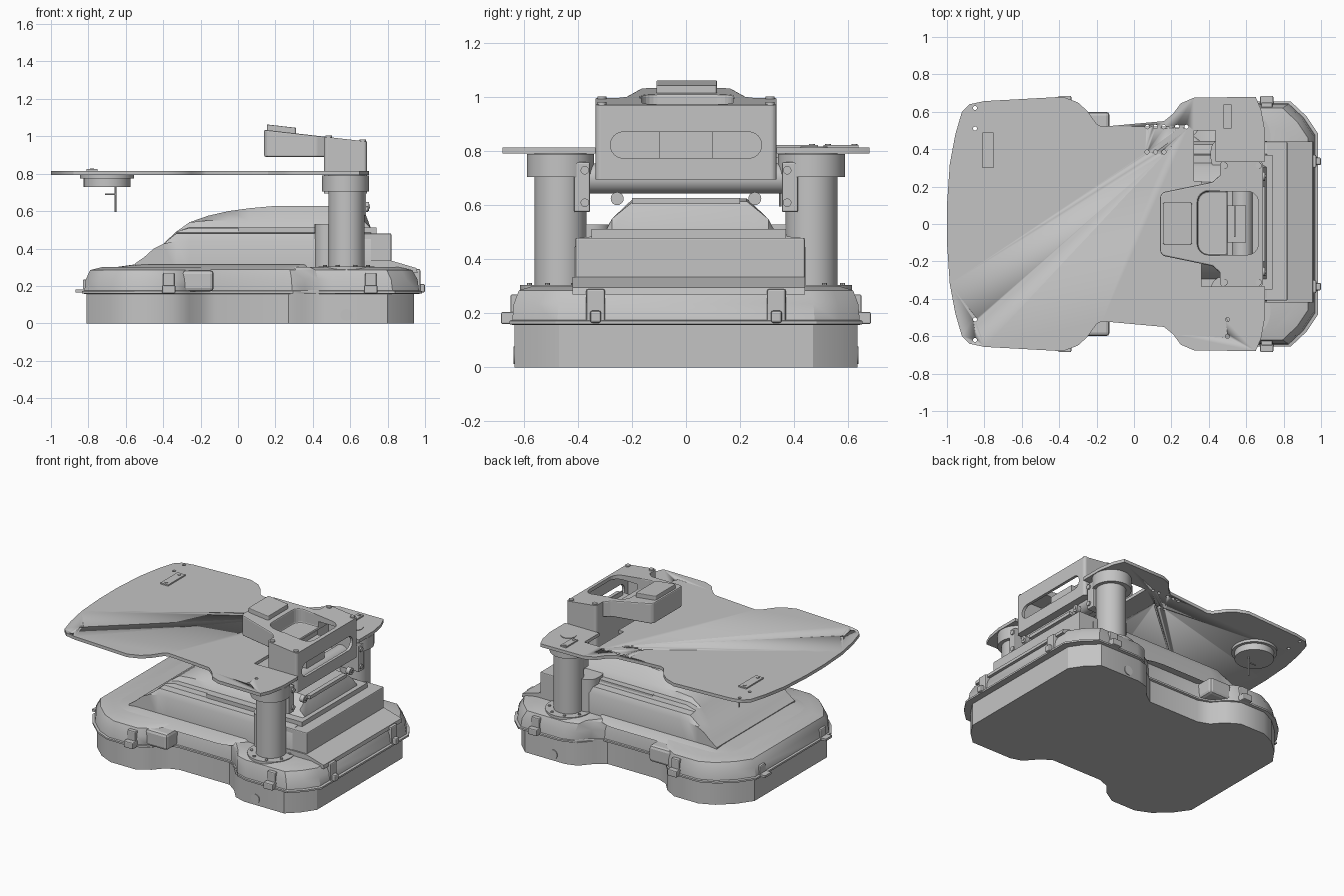
import bpy, bmesh, math
from mathutils import Vector

cube = bpy.data.objects.get("Cube")
if cube:
    bpy.data.objects.remove(cube)

grey = bpy.data.materials.new("plain grey")
grey.use_nodes = True
grey.diffuse_color = (0.55, 0.55, 0.55, 1)
grey.node_tree.nodes["Principled BSDF"].inputs["Base Color"].default_value = (0.55, 0.55, 0.55, 1)


def finish(name, bm, bevel=0):
    bmesh.ops.recalc_face_normals(bm, faces=bm.faces)
    me = bpy.data.meshes.new(name)
    bm.to_mesh(me)
    bm.free()
    me.materials.append(grey)
    ob = bpy.data.objects.new(name, me)
    bpy.context.collection.objects.link(ob)
    if bevel:
        mod = ob.modifiers.new("edge", 'BEVEL')
        mod.width, mod.segments = bevel, 2
    return ob


def smooth(ob):
    bpy.ops.object.select_all(action='DESELECT')
    ob.select_set(True)
    bpy.context.view_layer.objects.active = ob
    bpy.ops.object.shade_smooth_by_angle(angle=math.radians(32))
    return ob


def loft(name, rings, bevel=0):
    """Skin a list of closed rings with equal point counts, capping both ends."""
    bm = bmesh.new()
    loops = [[bm.verts.new(p) for p in ring] for ring in rings]
    n = len(loops[0])
    for a, b in zip(loops, loops[1:]):
        for i in range(n):
            bm.faces.new((a[i], a[(i + 1) % n], b[(i + 1) % n], b[i]))
    bm.faces.new(loops[0])
    bm.faces.new(loops[-1])
    return finish(name, bm, bevel)


def slab(name, pts, z0, z1, bevel=0):
    return loft(name, [[(x, y, z) for x, y in pts] for z in (z0, z1)], bevel)


def box(name, lo, hi, bevel=0):
    return slab(name, [(lo[0], lo[1]), (hi[0], lo[1]), (hi[0], hi[1]), (lo[0], hi[1])],
                lo[2], hi[2], bevel)


def rod(name, a, b, r, sides=32):
    a, b = Vector(a), Vector(b)
    q = (b - a).to_track_quat('Z', 'Y')
    angles = [2 * math.pi * i / sides for i in range(sides)]
    ring = [q @ Vector((r * math.cos(t), r * math.sin(t), 0)) for t in angles]
    return smooth(loft(name, [[p + a for p in ring], [p + b for p in ring]]))


def cut(ob, *cutters):
    """Subtract cutters from a part, then discard them."""
    bpy.context.view_layer.objects.active = ob
    for c in cutters:
        c.hide_render = True
        mod = ob.modifiers.new("cut", 'BOOLEAN')
        mod.object, mod.operation, mod.solver = c, 'DIFFERENCE', 'EXACT'
        bpy.ops.object.modifier_apply(modifier=mod.name)
        bpy.data.objects.remove(c)


def mirrored(half):
    """Close an outline across the x axis."""
    return half + [(x, -y) for x, y in reversed(half)]


def rounded(x0, x1, y0, y1, r):
    pts = []
    for cx, cy, k in ((x1 - r, y1 - r, 0), (x0 + r, y1 - r, 1), (x0 + r, y0 + r, 2), (x1 - r, y0 + r, 3)):
        for i in range(7):
            t = math.pi / 2 * (k + i / 6)
            pts.append((cx + r * math.cos(t), cy + r * math.sin(t)))
    return pts


# Lower hull, with a waist between two lobes
hull = mirrored([(-.81, .40), (-.74, .50), (-.64, .59), (-.54, .635), (-.35, .635), (-.26, .58),
                 (-.20, .51), (-.12, .48), (.27, .48), (.34, .53), (.41, .61), (.49, .635),
                 (.80, .635), (.88, .56), (.94, .47)])
smooth(slab("lower_hull", hull, 0, .16))


# Upper hull: sloping walls and a chamfered deck edge
def ring(s, z):
    return [(x * s + .015 * (x > 0), y * s, z) for x, y in hull]


smooth(loft("upper_hull", [ring(1.0, .16), ring(1.015, .165), ring(1.005, .235), ring(.975, .285), ring(.9, .30)]))
smooth(loft("hull_rim", [ring(1.01, .157), ring(1.03, .16), ring(1.03, .172), ring(1.01, .176)]))

# Sloping deck toward the right end
loft("deck_slope", [[(x, y, z) for x, z in ((.60, .27), (.96, .27), (.955, .295), (.82, .335), (.60, .335))]
                    for y in (-.42, .44)])
# Shallow raised deck on the other end
smooth(loft("deck_rise", [[(x, y, .285) for x, y in rounded(-.76, .4, -.52, .52, .2)],
                          [(x, y, .315) for x, y in rounded(-.55, .4, -.43, .45, .1)]]))

# Stepped hump: one cross-section clamped to a changing height
section = [(.43, .27), (.43, .44), (.41, .48), (.36, .485), (.35, .51), (.31, .512), (.29, .55), (.21, .63)]
heights = [(-.55, .32), (-.50, .355), (-.45, .40), (-.40, .425), (-.33, .49), (-.26, .54), (-.16, .575),
           (-.05, .60), (.06, .615), (.18, .626), (.49, .626), (.67, .615), (.71, .51)]
rings = []
for x, h in heights:
    half = [(w, min(z, h)) for w, z in section]
    rings.append([(x, .015 + w, z) for w, z in half] + [(x, .015 - w, z) for w, z in reversed(half)])
smooth(loft("hump", rings))
box("hump_rear_step", (.60, -.41, .28), (.82, .44, .48), .006)
box("hump_ledge", (.0, -.35, .47), (.74, .37, .512))
box("hump_lug_strip", (.67, -.20, .605), (.70, .20, .628))
for s in (-1, 1):
    rod("hump_lug", (.67, s * .255, .625), (.70, s * .255, .625), .024, 20)
    rod("hump_lug_bolt", (.70, s * .255, .625), (.705, s * .255, .625), .01, 12)

# Latches around the hull rim
for s in (-1, 1):
    y = s * .335
    box("end_latch", (.93, y - .035, .16), (.975, y + .035, .29), .008)
    box("end_latch_hook", (.96, y - .02, .165), (1.0, y + .02, .21), .008)
    box("far_end_latch", (-.87, y - .035, .165), (-.80, y + .035, .18))
    box("far_end_latch_body", (-.83, y - .03, .165), (-.77, y + .03, .235), .008)
    for x in (-.37, .71):
        box("side_latch", (x - .035, s * .655 - .03, .16), (x + .035, s * .655 + .03, .205), .006)
        box("side_latch_plate", (x - .03, s * .63 - .02, .165), (x + .03, s * .63 + .02, .27), .006)
    box("waist_block", (-.30, s * .53 - .07, .17), (-.13, s * .53 + .07, .285), .02)
    rod("drain_plug", (.58, s * .62, .045), (.58, s * .64, .045), .032, 24)

# Columns carrying the top plate
for s in (-1, 1):
    y = s * .465
    rod("column", (.58, y, .27), (.58, y, .80), .096, 48)
    rod("column_flange", (.58, y, .28), (.58, y, .305), .15, 48)
    rod("column_collar", (.575, y, .705), (.575, y, .79), .125, 48)
    for i in range(8):
        t = math.pi * (i + .5) / 4
        cx, cy = .58 + .125 * math.cos(t), y + .125 * math.sin(t)
        rod("flange_bolt", (cx, cy, .30), (cx, cy, .312), .01, 10)
    smooth(slab("column_fairing", rounded(.41, .56, min(s * .28, s * .46), max(s * .28, s * .46), .07), .28, .53))
    box("tube_bracket", (.50, s * .385 - .03, .575), (.685, s * .385 + .03, .76), .006)
    for z in (.61, .73):
        rod("bracket_bolt", (.68, s * .375, z), (.695, s * .375, z), .016, 12)
rod("cross_tube", (.58, -.37, .70), (.58, .37, .70), .056, 40)

# Top plate with a notch for the head, an opening and bolt holes
plate = smooth(slab("top_plate", mirrored([
    (-1, .10), (-.985, .32), (-.955, .48), (-.92, .60), (-.88, .64), (-.80, .657), (-.38, .68),
    (-.30, .65), (-.25, .605), (-.20, .535), (-.17, .52), (.16, .55), (.21, .59), (.25, .645),
    (.32, .675), (.65, .68), (.68, .61), (.70, .50), (.70, .40)]), .793, .815))
cut(plate, box("notch", (.36, -.335, .7), (.8, .335, .9)),
    box("opening", (.32, .23, .7), (.435, .50, .9)))
holes = [(-.85, s * y) for s in (-1, 1) for y in (.51, .62)]
holes += [(.50, -.51), (.50, -.60)] + [(x, .52) for x in (.07, .115, .16, .23, .28)]
holes += [(x, .385) for x in (.07, .115, .16)]
for x, y in holes:
    cut(plate, rod("hole", (x, y, .7), (x, y, .9), .011, 12))
for x, y, h in ((-.78, .395, .095), (.50, .575, .065)):
    w = .03 if x < 0 else .022
    box("cover_strip", (x - w, y - h, .815), (x + w, y + h, .824))
    for s in (-1, 1):
        rod("strip_screw", (x, y + s * h * .75, .82), (x, y + s * h * .75, .828), .011, 12)
rod("plate_cap", (.575, .475, .81), (.575, .475, .819), .05, 32)

# Sensor hanging below the plate
rod("sensor_flange", (-.70, .35, .775), (-.70, .35, .793), .145, 40)
rod("sensor_body", (-.70, .35, .73), (-.70, .35, .78), .125, 40)
rod("sensor_pin", (-.655, .35, .595), (-.655, .35, .735), .005, 10)
rod("sensor_arm", (-.71, .35, .69), (-.655, .35, .69), .005, 10)

# Hollow head: deep box behind a tapered arm, with a sloping roof
def roof(x):
    return 1.035 - (x - .14) * .115


arm_pts = mirrored([(.14, .15), (.155, .17), (.42, .225), (.47, .27), (.47, .12)][:4] + [(.50, .27)])
arm = loft("head_arm", [[(x, y, .89) for x, y in arm_pts], [(x, y, roof(x)) for x, y in arm_pts]], .008)
head = loft("head_box", [[(x, y, .695) for x, y in rounded(.46, .69, -.335, .335, .02)],
                         [(x, y, roof(x)) for x, y in rounded(.46, .69, -.335, .335, .02)]])
cut(head, box("cavity", (.48, -.315, .715), (.67, .315, .95)),
    loft("slot", [[(x, y, z) for y, z in rounded(-.28, .28, .775, .872, .048)] for x in (.64, .75)]),
    slab("roof_opening", rounded(.34, .665, -.165, .175, .06), .91, 1.2))
cut(arm, slab("roof_opening", rounded(.34, .665, -.165, .175, .06), .91, 1.2))
loft("head_pad", [[(x, y, roof(x) + d) for x, y in rounded(.155, .31, -.11, .115, .01)] for d in (-.01, .03)], .004)
box("head_inner_block", (.49, -.10, .715), (.60, .10, .90))
box("head_inner_rib", (.535, -.07, .89), (.543, .10, .93))
for s in (-1, 1):
    for x in (.485, .667):
        rod("head_bolt", (x, s * .312, roof(x) - .01), (x, s * .312, roof(x) + .008), .017, 14)
